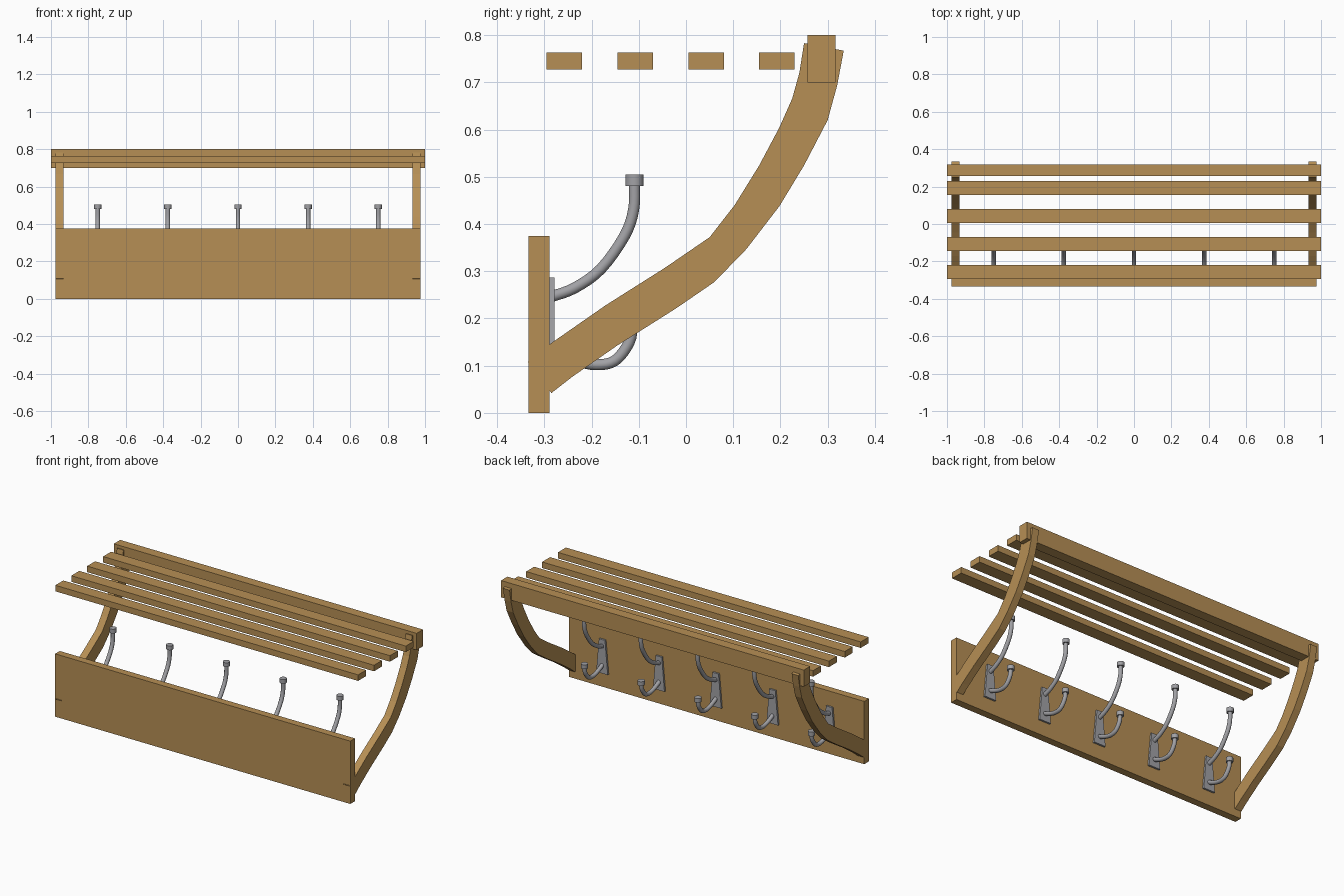
import bpy, bmesh, math
from mathutils import Vector

if "Cube" in bpy.data.objects:
    bpy.data.objects.remove(bpy.data.objects["Cube"])


def material(name, rgb):
    m = bpy.data.materials.new(name)
    m.diffuse_color = (*rgb, 1)
    m.use_nodes = True
    m.node_tree.nodes["Principled BSDF"].inputs["Base Color"].default_value = m.diffuse_color
    return m


WOOD = material("oak wood", (0.47, 0.275, 0.09))
METAL = material("grey metal", (0.36, 0.36, 0.38))


def make(name, verts, faces, mat):
    me = bpy.data.meshes.new(name)
    me.from_pydata(verts, [], faces)
    bm = bmesh.new()
    bm.from_mesh(me)
    bmesh.ops.recalc_face_normals(bm, faces=bm.faces)
    bm.to_mesh(me)
    bm.free()
    me.materials.append(mat)
    ob = bpy.data.objects.new(name, me)
    bpy.context.collection.objects.link(ob)
    return ob


def loft(name, rings, mat):
    """Skin a list of equal-sized closed rings and cap both ends."""
    n = len(rings[0])
    faces = [(i * n + j, i * n + (j + 1) % n, (i + 1) * n + (j + 1) % n, (i + 1) * n + j)
             for i in range(len(rings) - 1) for j in range(n)]
    faces += [tuple(range(n)), tuple(range((len(rings) - 1) * n, len(rings) * n))]
    return make(name, [v for r in rings for v in r], faces, mat)


def box(name, x, y0, y1, z0, z1, mat):
    rings = [[(s * x, y0, z0), (s * x, y1, z0), (s * x, y1, z1), (s * x, y0, z1)] for s in (-1, 1)]
    return loft(name, rings, mat)


def smooth(ob):
    bpy.ops.object.select_all(action='DESELECT')
    ob.select_set(True)
    bpy.context.view_layer.objects.active = ob
    bpy.ops.object.shade_smooth_by_angle(angle=math.radians(40))


def spline(pts, steps):
    """Catmull-Rom curve through the given (y, z) points."""
    p = [Vector(q) for q in pts]
    p = [2 * p[0] - p[1]] + p + [2 * p[-1] - p[-2]]
    out = []
    for i in range(1, len(p) - 2):
        a, b, c, d = p[i - 1:i + 3]
        for k in range(steps):
            t = k / steps
            out.append(0.5 * (2 * b + (c - a) * t + (2 * a - 5 * b + 4 * c - d) * t * t
                              + (3 * b - a - 3 * c + d) * t ** 3))
    return out + [p[-2]]


def rod(name, x, pts, r, sides=14):
    path = spline(pts, 4)
    rings = []
    for i, c in enumerate(path):
        t = (path[min(i + 1, len(path) - 1)] - path[max(i - 1, 0)]).normalized()
        ring = []
        for k in range(sides):
            a = 2 * math.pi * k / sides
            u, v = r * math.cos(a), r * math.sin(a)
            ring.append((x + u, c.x - t.y * v, c.y + t.x * v))
        rings.append(ring)
    smooth(loft(name, rings, METAL))


# Wall board, front rail and shelf slats
box("back_board", 0.975, -0.333, -0.289, 0, 0.375, WOOD)
box("front_rail", 1.0, 0.257, 0.317, 0.70, 0.80, WOOD)
for i in range(4):
    y = -0.295 + 0.15 * i
    box(f"shelf_slat_{i + 1}", 1.0, y, y + 0.075, 0.727, 0.763, WOOD)

# Curved side brackets, as matching upper and lower edge points
upper = [(-0.335, 0.108), (-0.285, 0.148), (-0.17, 0.228), (-0.045, 0.307), (0.05, 0.372),
         (0.103, 0.44), (0.155, 0.524), (0.198, 0.605), (0.225, 0.666), (0.24, 0.72), (0.25, 0.783)]
lower = [(-0.285, 0.042), (-0.24, 0.077), (-0.145, 0.143), (-0.02, 0.222), (0.06, 0.277),
         (0.128, 0.347), (0.198, 0.438), (0.25, 0.524), (0.3, 0.62), (0.32, 0.693), (0.334, 0.767)]
for side, s in (("left", -1), ("right", 1)):
    rings = [[(s * 0.932, *u), (s * 0.975, *u), (s * 0.975, *l), (s * 0.932, *l)]
             for u, l in zip(upper, lower)]
    loft(f"{side}_bracket", rings, WOOD)

# Five double coat hooks
big = [(-0.285, 0.246), (-0.235, 0.265), (-0.18, 0.305), (-0.13, 0.375), (-0.111, 0.43), (-0.109, 0.485)]
small = [(-0.285, 0.135), (-0.235, 0.112), (-0.19, 0.102), (-0.15, 0.111), (-0.12, 0.15), (-0.113, 0.19)]
for i in range(5):
    x = -0.75 + 0.375 * i
    n = i + 1
    # tapered mounting plate
    loft(f"hook_plate_{n}", [[(x - 0.038, y, 0.085), (x + 0.038, y, 0.085),
                              (x + 0.02, y, 0.287), (x - 0.02, y, 0.287)]
                             for y in (-0.290, -0.278)], METAL)
    rod(f"upper_hook_{n}", x, big, 0.012)
    rod(f"lower_hook_{n}", x, small, 0.012)
    rod(f"upper_hook_cap_{n}", x, [(-0.109, 0.48), (-0.109, 0.505)], 0.0195, 20)
    rod(f"lower_hook_cap_{n}", x, [(-0.113, 0.182), (-0.113, 0.207)], 0.0195, 20)
